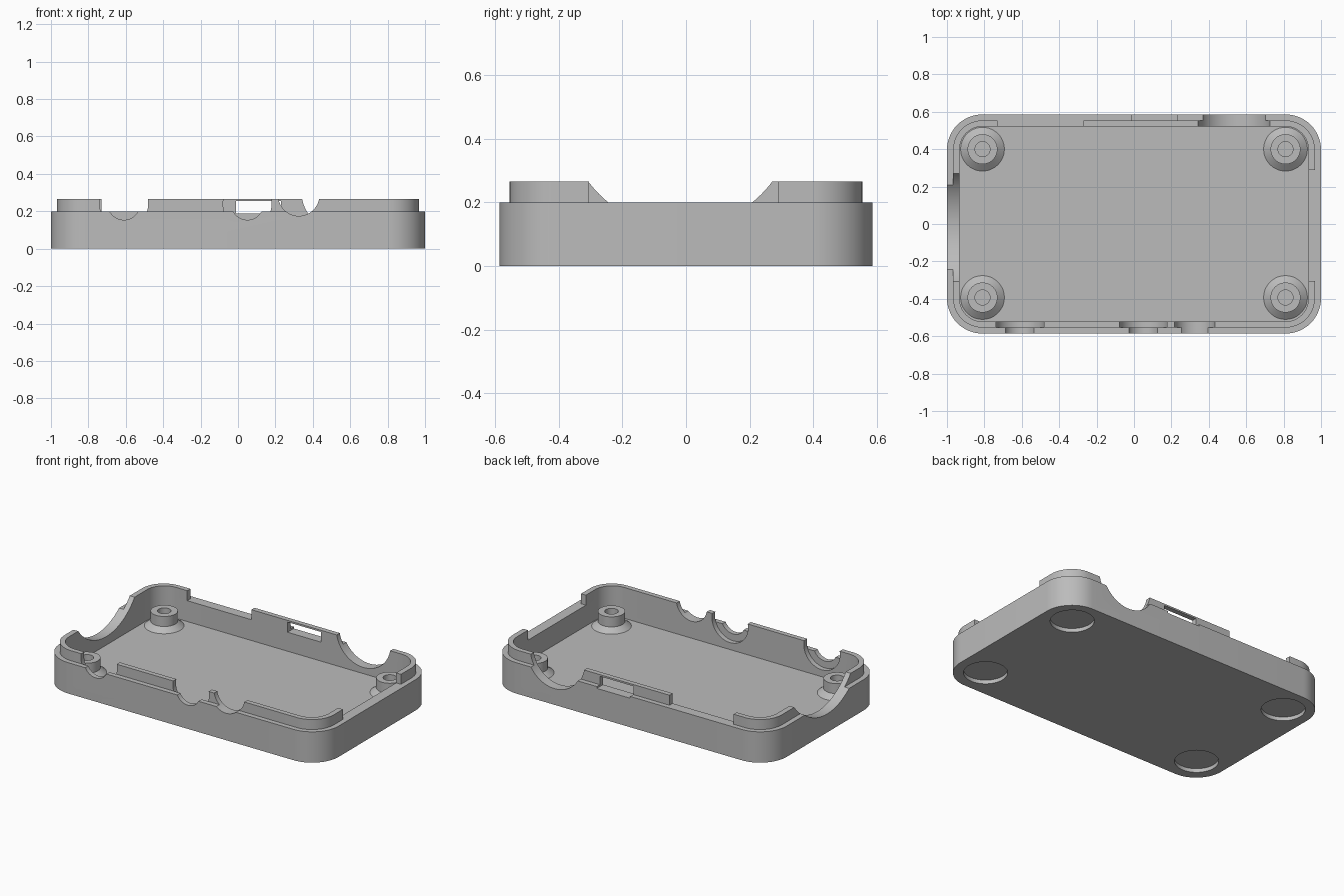
import bpy, bmesh
from math import pi, cos, sin, radians
from mathutils import Matrix, Vector

cube = bpy.data.objects.get("Cube")
if cube:
    bpy.data.objects.remove(cube, do_unlink=True)

grey = bpy.data.materials.new("mid grey plastic")
grey.use_nodes = True
grey.diffuse_color = (0.5, 0.5, 0.5, 1)
grey.node_tree.nodes["Principled BSDF"].inputs["Base Color"].default_value = (0.5, 0.5, 0.5, 1)

WALL_TOP, LIP_TOP, FLOOR = 0.20, 0.265, 0.065


def make(name, bm):
    bmesh.ops.recalc_face_normals(bm, faces=bm.faces)
    mesh = bpy.data.meshes.new(name)
    bm.to_mesh(mesh)
    bm.free()
    mesh.materials.append(grey)
    ob = bpy.data.objects.new(name, mesh)
    bpy.context.collection.objects.link(ob)
    return ob


def rounded_block(name, hx, hy, r, z0, z1, steps=14):
    """Upright block with rounded vertical corners."""
    bm = bmesh.new()
    ring = []
    for q, (sx, sy) in enumerate([(1, 1), (-1, 1), (-1, -1), (1, -1)]):
        for i in range(steps + 1):
            a = (q + i / steps) * pi / 2
            ring.append(bm.verts.new((sx * (hx - r) + r * cos(a), sy * (hy - r) + r * sin(a), z0)))
    face = bm.faces.new(ring)
    top = bmesh.ops.extrude_face_region(bm, geom=[face])["geom"]
    bmesh.ops.translate(bm, vec=(0, 0, z1 - z0), verts=[v for v in top if isinstance(v, bmesh.types.BMVert)])
    return make(name, bm)


def box(name, x0, x1, y0, y1, z0, z1):
    bm = bmesh.new()
    mid = Vector((x0 + x1, y0 + y1, z0 + z1)) / 2
    bmesh.ops.create_cube(bm, size=1, matrix=Matrix.Translation(mid) @ Matrix.Diagonal((x1 - x0, y1 - y0, z1 - z0, 1)))
    return make(name, bm)


def cylinder(name, r, depth, centre, axis="Z", segs=64):
    bm = bmesh.new()
    turn = {"X": Matrix.Rotation(pi / 2, 4, "Y"), "Y": Matrix.Rotation(pi / 2, 4, "X"), "Z": Matrix()}[axis]
    bmesh.ops.create_cone(bm, cap_ends=True, segments=segs, radius1=r, radius2=r, depth=depth,
                          matrix=Matrix.Translation(centre) @ turn)
    return make(name, bm)


def carve(target, cutters):
    for c in cutters:
        c.hide_render = True
        mod = target.modifiers.new("cut", "BOOLEAN")
        mod.operation, mod.solver, mod.object = "DIFFERENCE", "EXACT", c
        bpy.context.view_layer.objects.active = target
        bpy.ops.object.modifier_apply(modifier=mod.name)


def smooth(ob):
    bpy.ops.object.select_all(action="DESELECT")
    ob.select_set(True)
    bpy.context.view_layer.objects.active = ob
    bpy.ops.object.shade_smooth_by_angle(angle=radians(30))


# Tray and the thinner raised lip on its inner half
tray = rounded_block("tray", 1.0, 0.586, 0.19, 0, WALL_TOP)
lip = rounded_block("raised_lip", 0.967, 0.554, 0.157, WALL_TOP, LIP_TOP)
cavity = rounded_block("cavity_cutter", 0.932, 0.522, 0.122, FLOOR, 0.5)

# Port openings: wide inner relief with a smaller outer notch on the front
ports = []
for x in (-0.61, 0.05):
    ports.append(cylinder("relief_cutter", 0.13, 0.1, (x, -0.504, 0.24), "Y"))
    ports.append(cylinder("notch_cutter", 0.086, 0.3, (x, -0.56, 0.24), "Y"))
ports.append(cylinder("front_port_cutter", 0.11, 0.2, (0.325, -0.56, 0.285), "Y"))
ports.append(cylinder("back_port_cutter", 0.195, 0.2, (0.535, 0.56, 0.30), "Y", 96))
ports.append(cylinder("side_port_cutter", 0.36, 0.2, (-0.97, -0.018, 0.48), "X", 128))
ports.append(box("slot_cutter", -0.01, 0.23, 0.45, 0.65, 0.188, 0.254))

# Straight breaks in the lip
gaps = [box("side_gap_cutter", 0.85, 1.1, -0.305, 0.29, 0.15, 0.4),
        box("back_gap_cutter", -0.73, -0.27, 0.45, 0.7, 0.15, 0.4)]

# Shallow round foot recesses under each corner
spots = [(x, y) for x in (-0.81, 0.81) for y in (-0.393, 0.4)]
feet = [cylinder("foot_cutter", 0.13, 0.05, (x, y, 0)) for x, y in spots]

carve(tray, [cavity] + ports + feet)
carve(lip, [cavity] + ports + gaps)
smooth(tray)
smooth(lip)

for cutter in [cavity] + ports + gaps + feet:
    bpy.data.objects.remove(cutter, do_unlink=True)

# Screw posts: flared base, straight boss and blind hole, as a lathed profile
profile = [(0.117, FLOOR - 0.005), (0.117, FLOOR), (0.08, 0.095), (0.08, 0.16), (0.04, 0.16), (0.04, 0.07), (0, 0.07)]
for n, (px, py) in enumerate(spots, 1):
    bm = bmesh.new()
    verts = [bm.verts.new((px + r, py, z)) for r, z in profile]
    edges = [bm.edges.new(pair) for pair in zip(verts, verts[1:])]
    bmesh.ops.spin(bm, geom=verts + edges, cent=(px, py, 0), axis=(0, 0, 1), angle=2 * pi, steps=48)
    bmesh.ops.remove_doubles(bm, verts=bm.verts, dist=0.0001)
    smooth(make(f"screw_post_{n}", bm))
